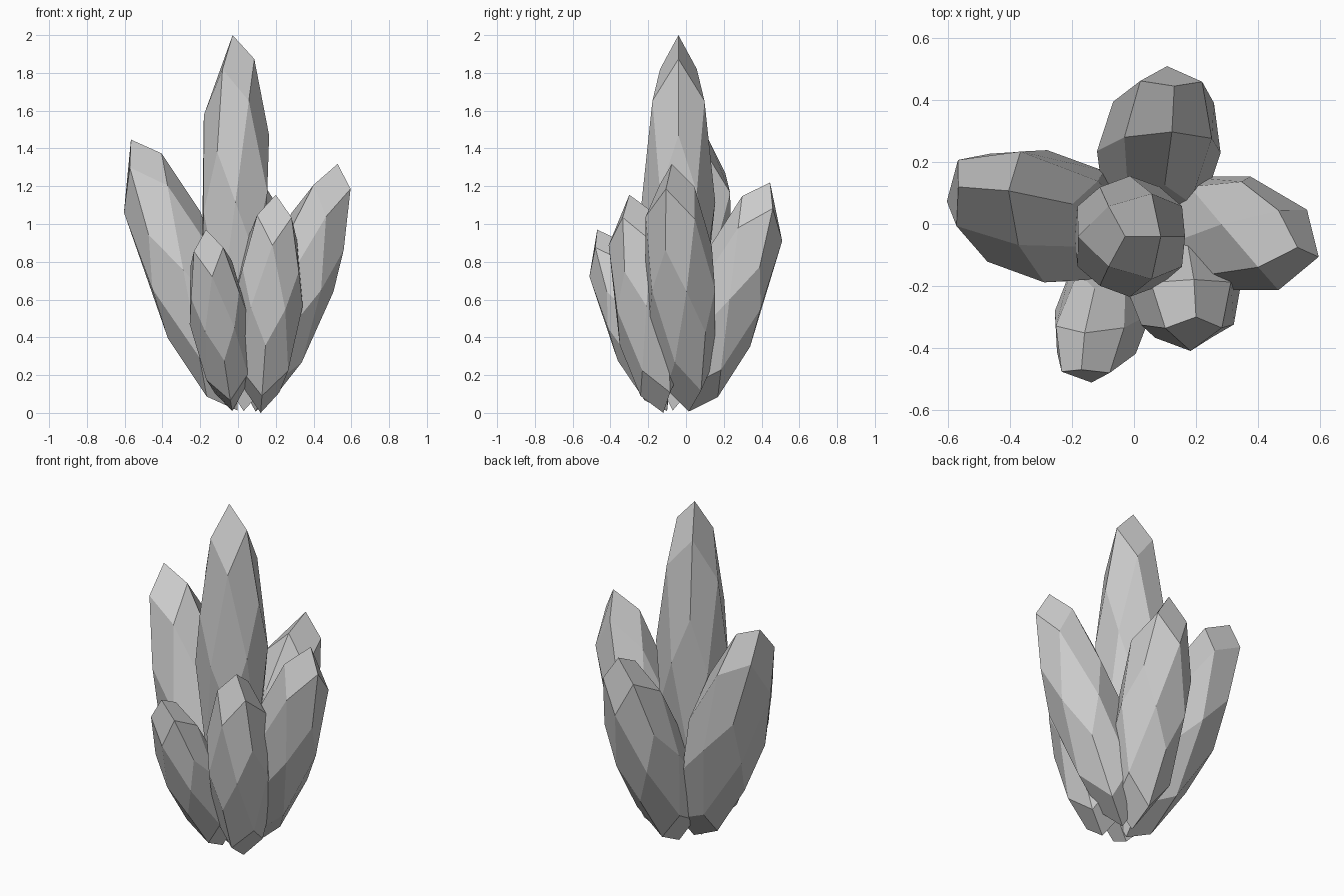
import bpy, bmesh, math
from mathutils import Vector, Matrix

if "Cube" in bpy.data.objects:
    bpy.data.objects.remove(bpy.data.objects["Cube"])


def gem_form():
    """24-sided quad sphere (cube cut once and rounded), standing on a corner, one edge point towards +x."""
    rot = Vector((1, 1, 1)).rotation_difference(Vector((0, 0, 1))).to_matrix()
    first = rot @ Vector((1, 1, 0))
    rot = Matrix.Rotation(-math.atan2(first.y, first.x), 3, 'Z') @ rot
    bm = bmesh.new()
    bmesh.ops.create_cube(bm, size=2.0)
    bmesh.ops.subdivide_edges(bm, edges=bm.edges[:], cuts=1, use_grid_fill=True)
    for v in bm.verts:
        v.co = rot @ v.co.normalized()
    return bm


def crystal(name, base, tip, radius, spin, lean=0):
    base, tip = Vector(base), Vector(tip)
    axis = tip - base
    tilt = Vector((0, 0, 1)).rotation_difference(axis).to_matrix()
    stretch = Matrix.Diagonal((radius, radius, axis.length / 2))
    turn = Matrix.Rotation(math.radians(spin), 3, 'Z')
    skew = Matrix.Rotation(math.radians(-lean), 3, 'Y')
    m = tilt @ stretch @ turn @ skew
    mid = (base + tip) / 2
    bm = gem_form()
    for v in bm.verts:
        v.co = m @ v.co + mid
    bmesh.ops.recalc_face_normals(bm, faces=bm.faces[:])
    mesh = bpy.data.meshes.new(name)
    bm.to_mesh(mesh)
    bm.free()
    obj = bpy.data.objects.new(name, mesh)
    bpy.context.collection.objects.link(obj)


# tall middle crystal and the five leaning around it
crystal("centre_crystal", (-0.012, -0.04, 0.23), (-0.015, -0.04, 2.002), 0.195, 0, 4)
crystal("left_crystal", (-0.01, -0.07, 0.01), (-0.56, 0.12, 1.45), 0.215, 0, 2)
crystal("right_crystal", (0.08, 0.02, 0.01), (0.54, -0.08, 1.315), 0.195, -20, 4)
crystal("back_crystal", (0.03, 0.02, 0.01), (0.13, 0.445, 1.22), 0.20, 30)
crystal("front_right_crystal", (0.12, -0.12, 0.0), (0.20, -0.30, 1.155), 0.183, 90)
crystal("front_left_crystal", (-0.03, -0.10, 0.01), (-0.17, -0.47, 0.97), 0.157, 90)
